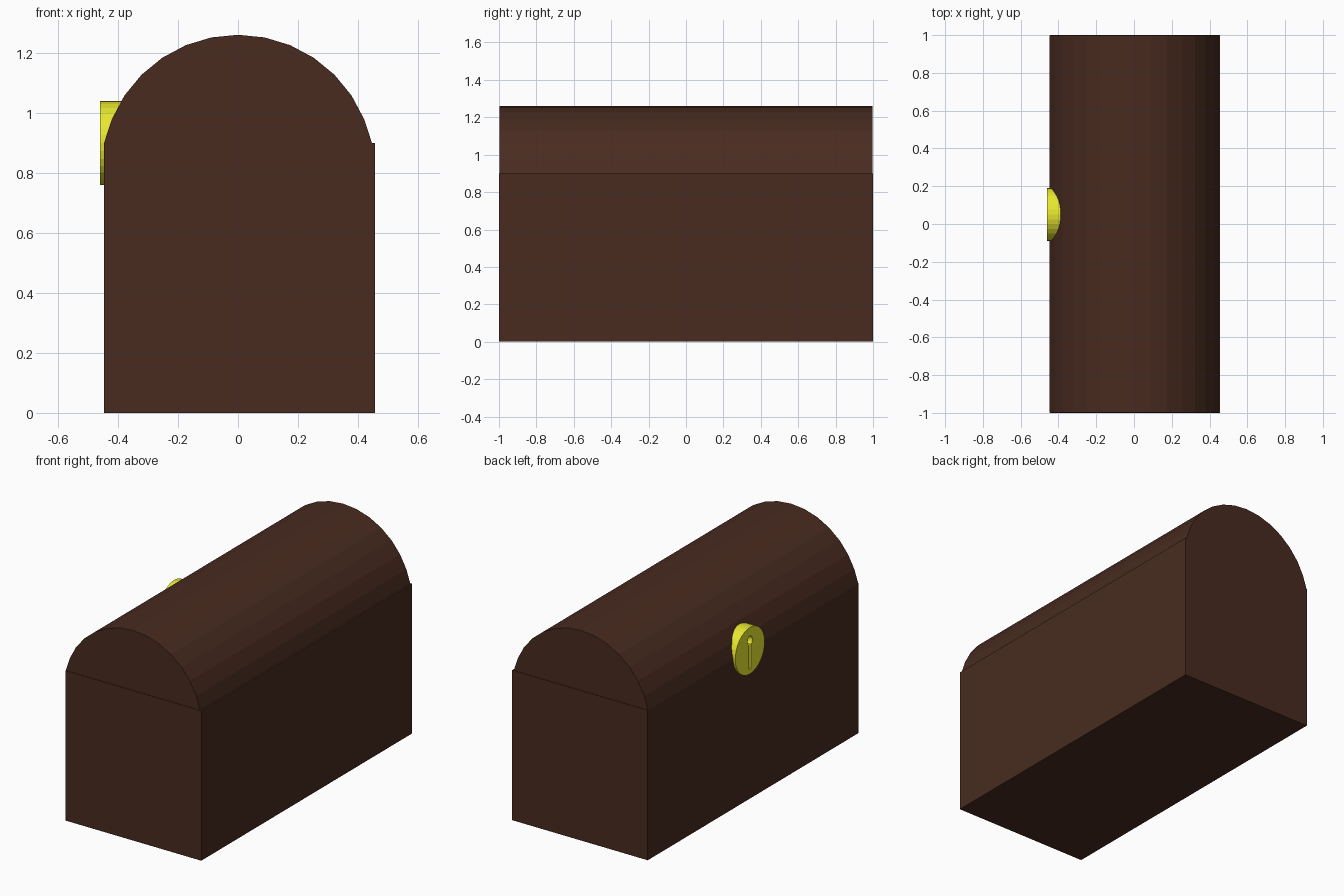
import bpy, bmesh, math
from mathutils import Matrix

if "Cube" in bpy.data.objects:
    bpy.data.objects.remove(bpy.data.objects["Cube"])


def material(name, color):
    m = bpy.data.materials.new(name)
    m.diffuse_color = color
    m.use_nodes = True
    m.node_tree.nodes["Principled BSDF"].inputs["Base Color"].default_value = m.diffuse_color
    return m


def add_object(name, bm, mat=None):
    bmesh.ops.recalc_face_normals(bm, faces=bm.faces)
    me = bpy.data.meshes.new(name)
    bm.to_mesh(me)
    bm.free()
    ob = bpy.data.objects.new(name, me)
    bpy.context.collection.objects.link(ob)
    if mat:
        me.materials.append(mat)
    return ob


def extrude_profile(points, axis_vector):
    bm = bmesh.new()
    face = bm.faces.new([bm.verts.new(p) for p in points])
    ret = bmesh.ops.extrude_face_region(bm, geom=[face], use_keep_orig=True)
    verts = [g for g in ret["geom"] if isinstance(g, bmesh.types.BMVert)]
    bmesh.ops.translate(bm, verts=verts, vec=axis_vector)
    return bm


wood = material("dark_wood", (0.065, 0.024, 0.014, 1))
brass = material("brass", (0.8, 0.8, 0.03, 1))

# Chest body
bm = bmesh.new()
bmesh.ops.create_cube(bm, size=1, matrix=Matrix.Translation((0.005, 0, 0.45))
                      @ Matrix.Diagonal((0.902, 2, 0.9, 1)))
add_object("chest_body", bm, wood)

# Barrel lid: upper arc of a 32-sided cylinder, resting on the body
R, ZC, STEP = 0.455, 0.805, math.tau / 32
arc = [(R * math.sin(i * STEP), -0.997, max(0.9, ZC + R * math.cos(i * STEP)))
       for i in range(-7, 8)]
arc = [(x, y, 0.9 if i in (0, 14) else z) for i, (x, y, z) in enumerate(arc)]
add_object("barrel_lid", extrude_profile(arc, (0, 1.994, 0)), wood)

# Round lock plate on the left side
LY, LZ, LX = 0.05, 0.9, -0.46
disc = [(LX, LY + 0.14 * math.cos(i * STEP), LZ + 0.14 * math.sin(i * STEP))
        for i in range(32)]
lock = add_object("lock_plate", extrude_profile(disc, (0.1, 0, 0)), brass)

# Keyhole recess: round top running into a narrow slot
hole = [(LX - 0.02, LY + 0.024 * math.cos(a), LZ + 0.06 + 0.028 * math.sin(a))
        for a in (math.radians(-65 + 310 * i / 15) for i in range(16))]
hole += [(LX - 0.02, LY - 0.01, LZ - 0.11), (LX - 0.02, LY + 0.01, LZ - 0.11)]
cutter = add_object("keyhole_cutter", extrude_profile(hole, (0.07, 0, 0)), brass)
cutter.hide_render = True
cutter.hide_set(True)
cut = lock.modifiers.new("keyhole", "BOOLEAN")
cut.operation = "DIFFERENCE"
cut.solver = "EXACT"
cut.object = cutter
